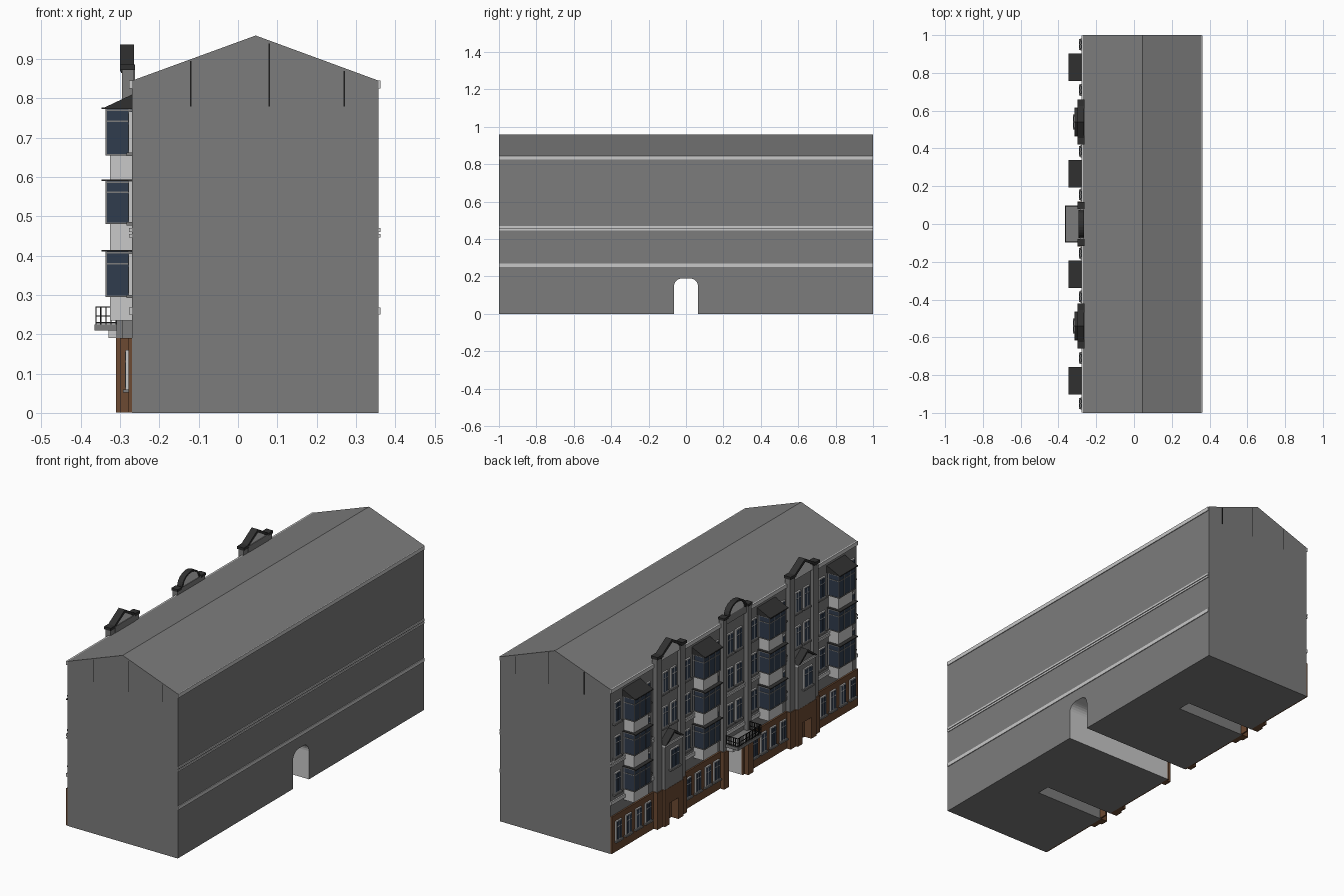
import bpy, bmesh, math

old = bpy.data.objects.get("Cube")
if old:
    bpy.data.objects.remove(old, do_unlink=True)


def material(name, r, g, b):
    m = bpy.data.materials.new(name)
    m.use_nodes = True
    m.diffuse_color = (r, g, b, 1)
    bsdf = next(n for n in m.node_tree.nodes if n.type == 'BSDF_PRINCIPLED')
    bsdf.inputs["Base Color"].default_value = (r, g, b, 1)
    bsdf.inputs["Roughness"].default_value = 0.8
    return m


GREY = material("wall grey", 0.2, 0.2, 0.2)
LIGHT = material("light plaster", 0.58, 0.58, 0.58)
DARK = material("dark roofing", 0.03, 0.03, 0.03)
BROWN = material("brown stone", 0.15, 0.068, 0.032)
GLASS = material("blue glass", 0.03, 0.045, 0.075)
IRON = material("black iron", 0.012, 0.012, 0.012)

WALL = -0.27  # street facade plane


def finish(name, bm, mat):
    bmesh.ops.recalc_face_normals(bm, faces=bm.faces)
    mesh = bpy.data.meshes.new(name)
    bm.to_mesh(mesh)
    bm.free()
    mesh.materials.append(mat)
    ob = bpy.data.objects.new(name, mesh)
    bpy.context.collection.objects.link(ob)
    return ob


def boxes(name, mat, items):
    """One object from boxes given as (x0, x1, y0, y1, z0, z1)."""
    bm = bmesh.new()
    for x0, x1, y0, y1, z0, z1 in items:
        vs = bmesh.ops.create_cube(bm, size=1)["verts"]
        for v in vs:
            v.co = ((x0 + x1) / 2 + v.co.x * (x1 - x0),
                    (y0 + y1) / 2 + v.co.y * (y1 - y0),
                    (z0 + z1) / 2 + v.co.z * (z1 - z0))
    return finish(name, bm, mat)


def prism(name, mat, pts, a, b, axis):
    """Extrude a profile along x (points are y, z) or along y (points are x, z)."""
    bm = bmesh.new()
    place = (lambda p, t: (t, p[0], p[1])) if axis == 'x' else (lambda p, t: (p[0], t, p[1]))
    face = bm.faces.new([bm.verts.new(place(p, a)) for p in pts])
    new = bmesh.ops.extrude_face_region(bm, geom=[face])["geom"]
    shift = (b - a, 0, 0) if axis == 'x' else (0, b - a, 0)
    bmesh.ops.translate(bm, vec=shift, verts=[g for g in new if isinstance(g, bmesh.types.BMVert)])
    return finish(name, bm, mat)


def cut(ob, cutters):
    for c in cutters:
        mod = ob.modifiers.new("opening", 'BOOLEAN')
        mod.operation, mod.solver, mod.object = 'DIFFERENCE', 'EXACT', c
    bpy.context.view_layer.update()
    mesh = bpy.data.meshes.new_from_object(ob.evaluated_get(bpy.context.evaluated_depsgraph_get()))
    ob.modifiers.clear()
    ob.data = mesh


def arc(cy, cz, r, start, end, n, squash=1.0):
    angles = [math.radians(start + (end - start) * i / n) for i in range(n + 1)]
    return [(cy + r * math.cos(t), cz + r * squash * math.sin(t)) for t in angles]


# Cutters: arched passage and the two stair entrances
arch = [(0.065, -0.1)] + arc(0.02, 0.145, 0.045, 0, 90, 6) + arc(-0.02, 0.145, 0.045, 90, 180, 6) + [(-0.065, -0.1)]
passage = prism("passage_cutter", LIGHT, arch, -0.5, 0.5, 'x')
entries = boxes("entry_cutter", GREY, [(-0.4, 0.13, c - 0.035, c + 0.035, -0.1, 0.11) for c in (-0.54, 0.54)])

# Main block with pitched roof
body = prism("main_block", GREY,
             [(WALL, 0), (0.358, 0), (0.358, 0.845), (0.045, 0.96), (WALL, 0.845)], -1, 1, 'y')
cut(body, [passage, entries])
body.data.materials.clear()
for m in (GREY, LIGHT):
    body.data.materials.append(m)
for f in body.data.polygons:
    c = f.center
    f.material_index = int(abs(c.y) < 0.07 and 0 < c.z < 0.195 and abs(f.normal.x) < 0.5)

# Brown ground floor facing and the brown tower bases
plinth = boxes("ground_floor_facing", BROWN, [(WALL - 0.008, WALL + 0.001, -0.999, 0.999, 0.001, 0.19)])
cut(plinth, [passage, entries])
bases = boxes("tower_bases", BROWN, [(-0.31, WALL, c - 0.075, c + 0.075, 0.001, 0.19) for c in (-0.54, 0.54)])
cut(bases, [entries])
for c in (passage, entries):
    bpy.data.objects.remove(c, do_unlink=True)
boxes("entry_doors", BROWN, [(-0.272, -0.264, c - 0.034, c + 0.006, 0.002, 0.1) for c in (-0.54, 0.54)])

# Horizontal mouldings, rear and street side
levels = [(0.825, 0.845), (0.446, 0.455), (0.46, 0.47), (0.25, 0.268)]
boxes("rear_mouldings", LIGHT, [(0.35, 0.362, -0.999, 0.999, a, b) for a, b in levels])
boxes("street_mouldings", LIGHT, [(WALL - 0.007, WALL + 0.005, -0.999, 0.999, a, b) for a, b in levels])

# Thin slits on both gable walls
boxes("gable_slits", IRON, [(x - 0.002, x + 0.002, s * 0.99, s * 1.0005, 0.78, top)
                            for s in (-1, 1) for x, top in ((-0.12, 0.895), (0.08, 0.94), (0.27, 0.87))])

# Windows: frame plate, panes and sill
frames, panes, sills = [], [], []


def window(y, z, w, h, x=WALL, cols=2):
    frames.append((x - 0.008, x, y - w / 2, y + w / 2, z, z + h))
    pane = (w - 0.005 * (cols + 1)) / cols
    for i in range(cols):
        a = y - w / 2 + 0.005 + i * (pane + 0.005)
        panes.append((x - 0.0095, x, a, a + pane, z + 0.005, z + h * 0.68))
        panes.append((x - 0.0095, x, a, a + pane, z + h * 0.68 + 0.005, z + h - 0.005))
    sills.append((x - 0.014, x, y - w / 2 - 0.006, y + w / 2 + 0.006, z - 0.008, z))


FLOORS = (0.3, 0.485, 0.662)
BAYS = (-0.83, -0.265, 0.265, 0.83)
for s in (-1, 1):
    for z in FLOORS:
        for y in (0.95, 0.71, 0.385, 0.155):
            window(s * y, z, 0.052, 0.105)
        window(s * 0.035, z, 0.05, 0.105)
    for y in (0.95, 0.87, 0.79, 0.71, 0.385, 0.305, 0.225, 0.155):
        window(s * y, 0.06, 0.045, 0.1, WALL - 0.008)
    window(s * 0.54, 0.285, 0.07, 0.1, -0.31)
    for z in FLOORS[1:]:
        for d in (-0.035, 0.035):
            window(s * 0.54 + d, z + 0.01, 0.045, 0.105, -0.278)
boxes("window_frames", LIGHT, frames)
boxes("window_panes", GLASS, panes)
boxes("window_sills", GREY, sills)

# Glazed bays stacked on three floors
BANDS = ((0.295, 0.41), (0.48, 0.59), (0.655, 0.773))
boxes("bay_parapets", LIGHT, [(-0.326, WALL, c - 0.058, c + 0.058, 0.235, 0.77) for c in BAYS])
boxes("bay_glazing", GLASS, [(-0.335, WALL, c - 0.066, c + 0.066, a, b) for c in BAYS for a, b in BANDS])
bars, canopies = [], []
for c in BAYS:
    for a, b in BANDS:
        for z in (a, a + 0.72 * (b - a), b - 0.005):
            bars.append((-0.337, WALL, c - 0.068, c + 0.068, z, z + 0.004))
        for d in (-0.0665, -0.024, 0.024, 0.0665):
            bars.append((-0.337, -0.333, c + d - 0.002, c + d + 0.002, a, b))
        for d in (-0.066, 0.066):
            bars.append((-0.279, -0.274, c + d - 0.002, c + d + 0.002, a, b))
        canopies.append((-0.347, WALL, c - 0.072, c + 0.072, b, b + 0.004))
boxes("bay_glazing_bars", GREY, bars)
boxes("bay_canopies", DARK, canopies)
for c in BAYS:
    prism("bay_roof", DARK, [(-0.348, 0.773), (WALL, 0.773), (WALL, 0.81), (-0.28, 0.805)],
          c - 0.073, c + 0.073, 'y')

# Stair towers with piers, porch pediment and gabled top
pier_brown, piers, caps = [], [], []
for c in (-0.54, 0.54):
    boxes("tower_porch", GREY, [(-0.309, WALL, c - 0.073, c + 0.073, 0.19, 0.415)])
    boxes("tower_wall", GREY, [(-0.278, -0.262, c - 0.08, c + 0.08, 0.415, 0.88)])
    boxes("porch_cornice", LIGHT, [(-0.314, WALL, c - 0.076, c + 0.076, 0.41, 0.42)])
    prism("porch_gable", GREY, [(c - 0.06, 0.42), (c + 0.06, 0.42), (c, 0.46)], -0.308, WALL, 'x')
    prism("porch_roof", DARK, [(c - 0.075, 0.42), (c - 0.06, 0.42), (c, 0.462), (c + 0.06, 0.42),
                               (c + 0.075, 0.42), (c, 0.475)], -0.316, WALL, 'x')
    prism("tower_gable", LIGHT, [(c - 0.08, 0.85), (c + 0.08, 0.85), (c + 0.08, 0.87), (c, 0.925),
                                 (c - 0.08, 0.87)], -0.29, -0.266, 'x')
    prism("tower_gable_roof", DARK, [(c - 0.09, 0.868), (c, 0.92), (c + 0.09, 0.868),
                                     (c + 0.09, 0.882), (c, 0.937), (c - 0.09, 0.882)], -0.3, -0.264, 'x')
    for d in (-0.095, 0.095):
        y = c + d
        pier_brown.append((-0.3, WALL, y - 0.024, y + 0.024, 0.001, 0.19))
        piers.append((-0.295, -0.265, y - 0.02, y + 0.02, 0.19, 0.872))
        caps.append((-0.3, -0.262, y - 0.024, y + 0.024, 0.872, 0.886))

# Central bay with round pediment
for y in (-0.098, 0.098):
    pier_brown.append((-0.3, WALL, y - 0.02, y + 0.02, 0.001, 0.19))
    piers.append((-0.293, -0.265, y - 0.014, y + 0.014, 0.19, 0.865))
    caps.append((-0.298, -0.262, y - 0.018, y + 0.018, 0.865, 0.877))
boxes("pier_bases", BROWN, pier_brown)
boxes("piers", GREY, piers)
boxes("pier_caps", DARK, caps)
boxes("pediment_base", GREY, [(-0.285, -0.265, -0.085, 0.085, 0.83, 0.872)])
prism("round_pediment", LIGHT, arc(0, 0.87, 0.066, 0, 180, 14, 0.8), -0.287, -0.268, 'x')
prism("pediment_coping", DARK, arc(0, 0.87, 0.073, 0, 180, 14, 0.8)
      + arc(0, 0.87, 0.062, 180, 0, 14, 0.8), -0.295, -0.266, 'x')

# Balcony slab, brackets and iron railing
boxes("balcony_slab", GREY, [(-0.365, WALL, -0.098, 0.098, 0.21, 0.225)])
boxes("balcony_brackets", LIGHT, [(-0.33, WALL, y - 0.01, y + 0.01, 0.19, 0.21) for y in (-0.08, 0.08)])
rails = []
for z in (0.228, 0.245, 0.268):
    rails.append((-0.363, -0.36, -0.096, 0.096, z, z + 0.003))
    rails += [(-0.363, -0.295, y - 0.0015, y + 0.0015, z, z + 0.003) for y in (-0.095, 0.095)]
for i in range(17):
    y = -0.095 + 0.19 * i / 16
    rails.append((-0.363, -0.36, y - 0.0015, y + 0.0015, 0.225, 0.271))
for i in range(1, 6):
    x = -0.362 + 0.013 * i
    rails += [(x - 0.0015, x + 0.0015, y - 0.0015, y + 0.0015, 0.225, 0.27) for y in (-0.095, 0.095)]
boxes("balcony_railing", IRON, rails)
